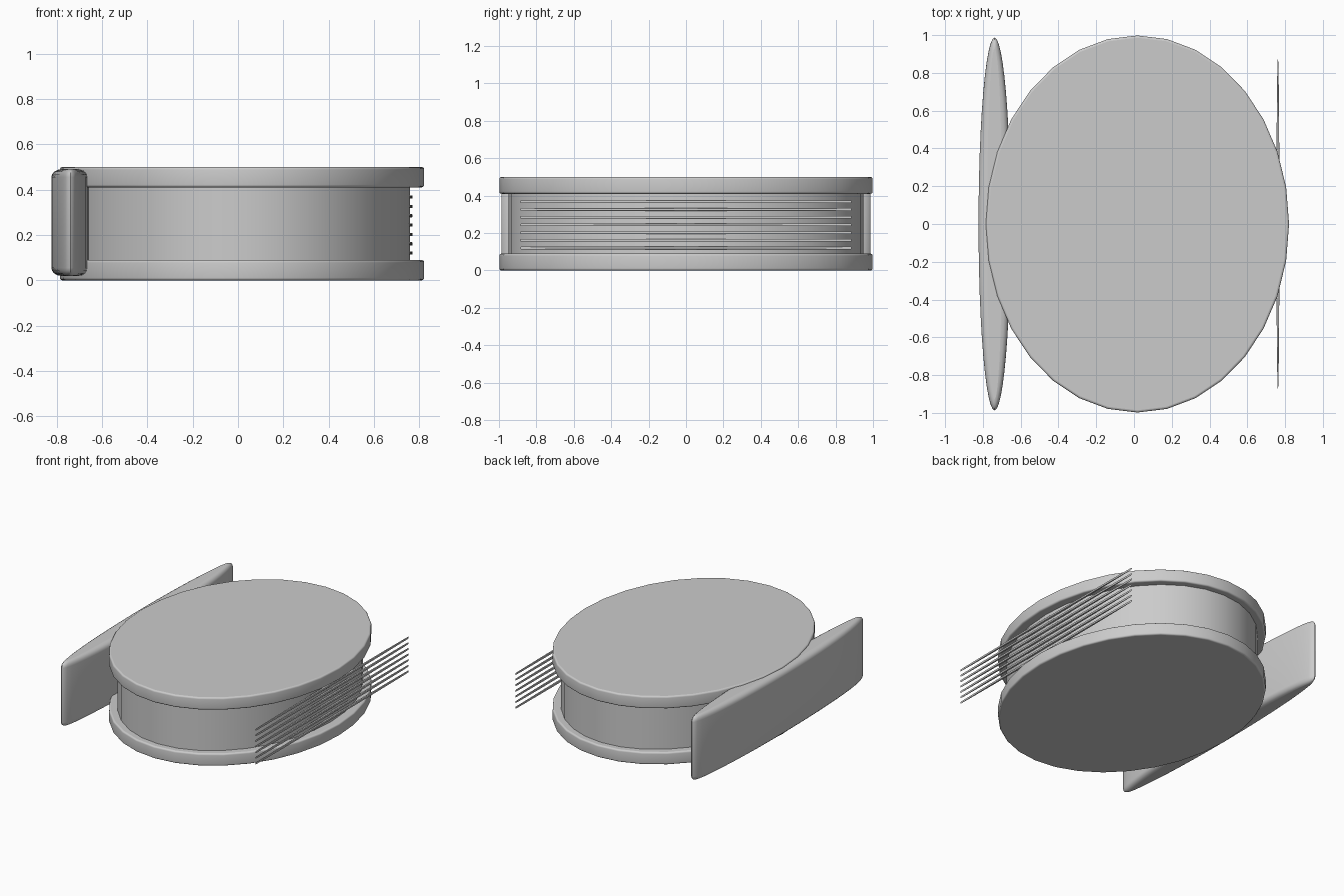
import bpy
import bmesh
from math import sin, cos, pi, radians

cube = bpy.data.objects.get("Cube")
if cube:
    bpy.data.objects.remove(cube)

GREY = (0.6, 0.6, 0.6, 1)
grey = bpy.data.materials.new("plain grey")
grey.use_nodes = True
grey.diffuse_color = GREY
grey.node_tree.nodes["Principled BSDF"].inputs["Base Color"].default_value = GREY


def oval_slab(name, cx, rx, ry, z0, z1, inset=(0, 0, 0), sides=32, steps=4):
    """Upright oval prism whose rims are rounded by inset (x, y, z)."""
    ix, iy, iz = inset
    angles = [i / steps * pi / 2 for i in range(steps + 1)] if iz else [pi / 2]
    # Each level: shrink in x, shrink in y, height
    levels = [(ix * (1 - sin(a)), iy * (1 - sin(a)), z0 + iz * (1 - cos(a))) for a in angles]
    levels += [(dx, dy, z0 + z1 - z) for dx, dy, z in reversed(levels)]

    bm = bmesh.new()
    rings = []
    for dx, dy, z in levels:
        rings.append([bm.verts.new((cx + (rx - dx) * cos(2 * pi * i / sides),
                                    (ry - dy) * sin(2 * pi * i / sides), z))
                      for i in range(sides)])
    for low, high in zip(rings, rings[1:]):
        for i in range(sides):
            j = (i + 1) % sides
            bm.faces.new((low[i], low[j], high[j], high[i]))
    caps = [bm.faces.new(rings[0][::-1]), bm.faces.new(rings[-1])]
    bm.faces.index_update()
    cap_ids = [f.index for f in caps]

    mesh = bpy.data.meshes.new(name)
    bm.to_mesh(mesh)
    bm.free()
    mesh.materials.append(grey)
    obj = bpy.data.objects.new(name, mesh)
    bpy.context.collection.objects.link(obj)

    bpy.ops.object.select_all(action='DESELECT')
    obj.select_set(True)
    bpy.context.view_layer.objects.active = obj
    bpy.ops.object.shade_smooth_by_angle(angle=radians(50))
    for i in cap_ids:
        obj.data.polygons[i].use_smooth = False
    return obj


# Spool: two rimmed plates with a narrower drum between them
RIM = (0.012, 0.012, 0.012)
oval_slab("bottom_plate", 0.018, 0.803, 0.998, 0.0, 0.09, RIM)
oval_slab("top_plate", 0.018, 0.803, 0.998, 0.41, 0.5, RIM)
oval_slab("drum", 0.018, 0.74, 0.95, 0.05, 0.45)

# Tall lens-shaped fin on the right side
oval_slab("side_fin", -0.738, 0.085, 0.987, 0.02, 0.49, (0.045, 0.06, 0.035), sides=48)

# Stack of thin strings on the left side
for n in range(7):
    z = 0.12 + n * 0.0412
    oval_slab(f"string_{n + 1}", 0.762, 0.008, 0.885, z - 0.007, z + 0.007,
              (0.003, 0.004, 0.003), sides=24, steps=2)
